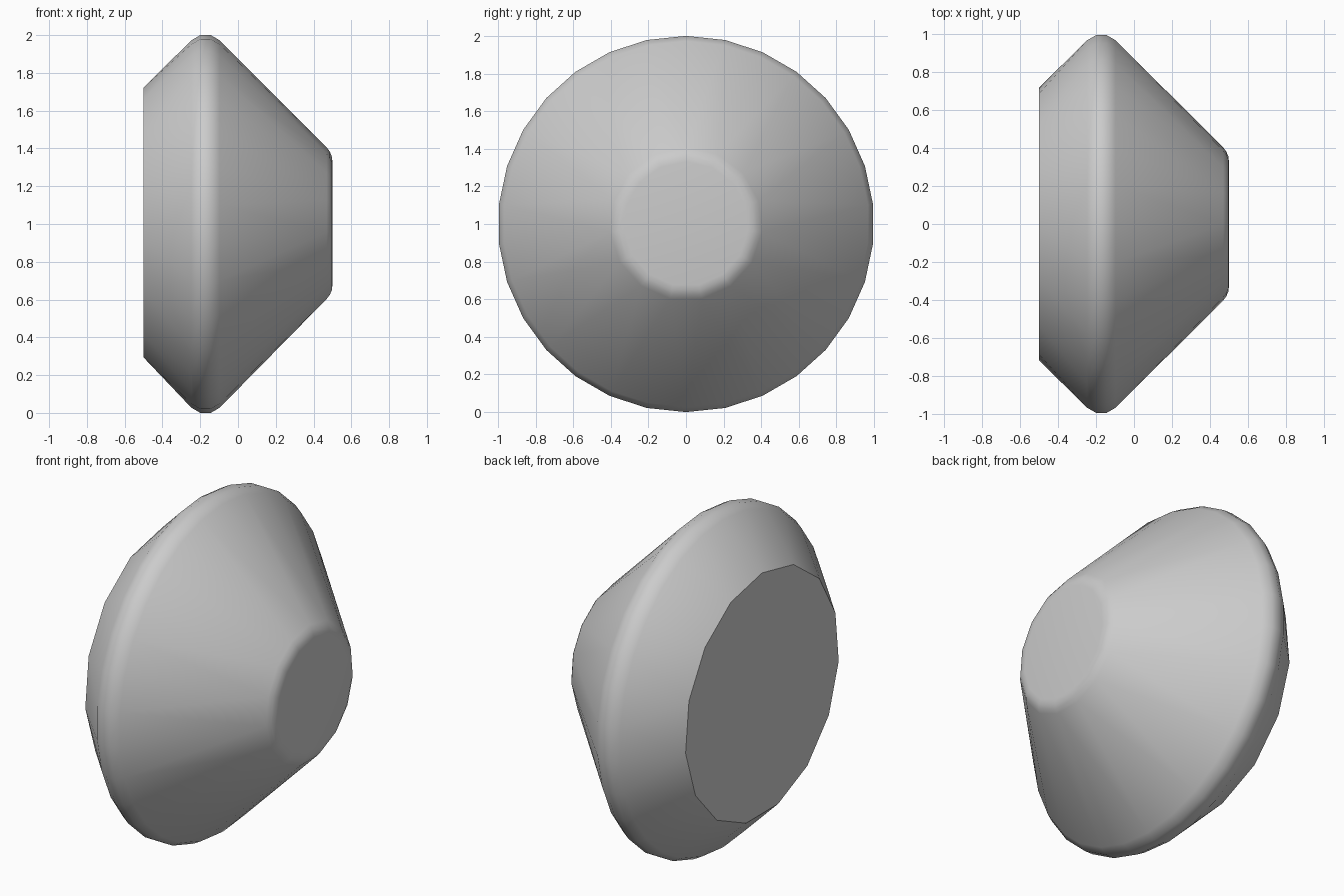
import bpy, bmesh, math

if "Cube" in bpy.data.objects:
    bpy.data.objects.remove(bpy.data.objects["Cube"])

# Lathe profile along x: (x, radius, sides); rim and nose corners are rounded arcs
R = 0.106
rim_x, rim_r = -0.172, 1 - R * math.cos(math.radians(15))
nose_x, nose_r = 0.5 - R, 0.331
profile = [(-0.5, 0.722, 15)]
for a in (-45, -15, 15, 45):
    t = math.radians(a)
    profile.append((rim_x + R * math.sin(t), rim_r + R * math.cos(t), 30))
for a in (45, 30, 15, 0):
    t = math.radians(a)
    profile.append((nose_x + R * math.cos(t), nose_r + R * math.sin(t), 15))

bm = bmesh.new()


def ring(x, r, n):
    return [bm.verts.new((x, r * math.sin(2 * math.pi * i / n),
                          1 + r * math.cos(2 * math.pi * i / n))) for i in range(n)]


def bridge(a, b):
    """Join two rings with equal sides, or one with half the sides of the other."""
    if len(a) > len(b):
        a, b = b, a
    n, m = len(a), len(b)
    for i in range(n):
        j = (i + 1) % n
        if n == m:
            bm.faces.new((a[i], a[j], b[j], b[i]))
        else:
            mid = b[2 * i + 1]
            bm.faces.new((a[i], a[j], mid))
            bm.faces.new((a[i], mid, b[2 * i]))
            bm.faces.new((a[j], b[2 * j], mid))


rings = [ring(*p) for p in profile]
for a, b in zip(rings, rings[1:]):
    bridge(a, b)

# Flat end caps
bm.faces.new(rings[0])
bm.faces.new(rings[-1])
bmesh.ops.recalc_face_normals(bm, faces=bm.faces[:])

mesh = bpy.data.meshes.new("rounded_double_cone")
bm.to_mesh(mesh)
bm.free()
obj = bpy.data.objects.new("rounded_double_cone", mesh)
bpy.context.collection.objects.link(obj)
bpy.context.view_layer.objects.active = obj
obj.select_set(True)
bpy.ops.object.shade_smooth_by_angle(angle=math.radians(40))
